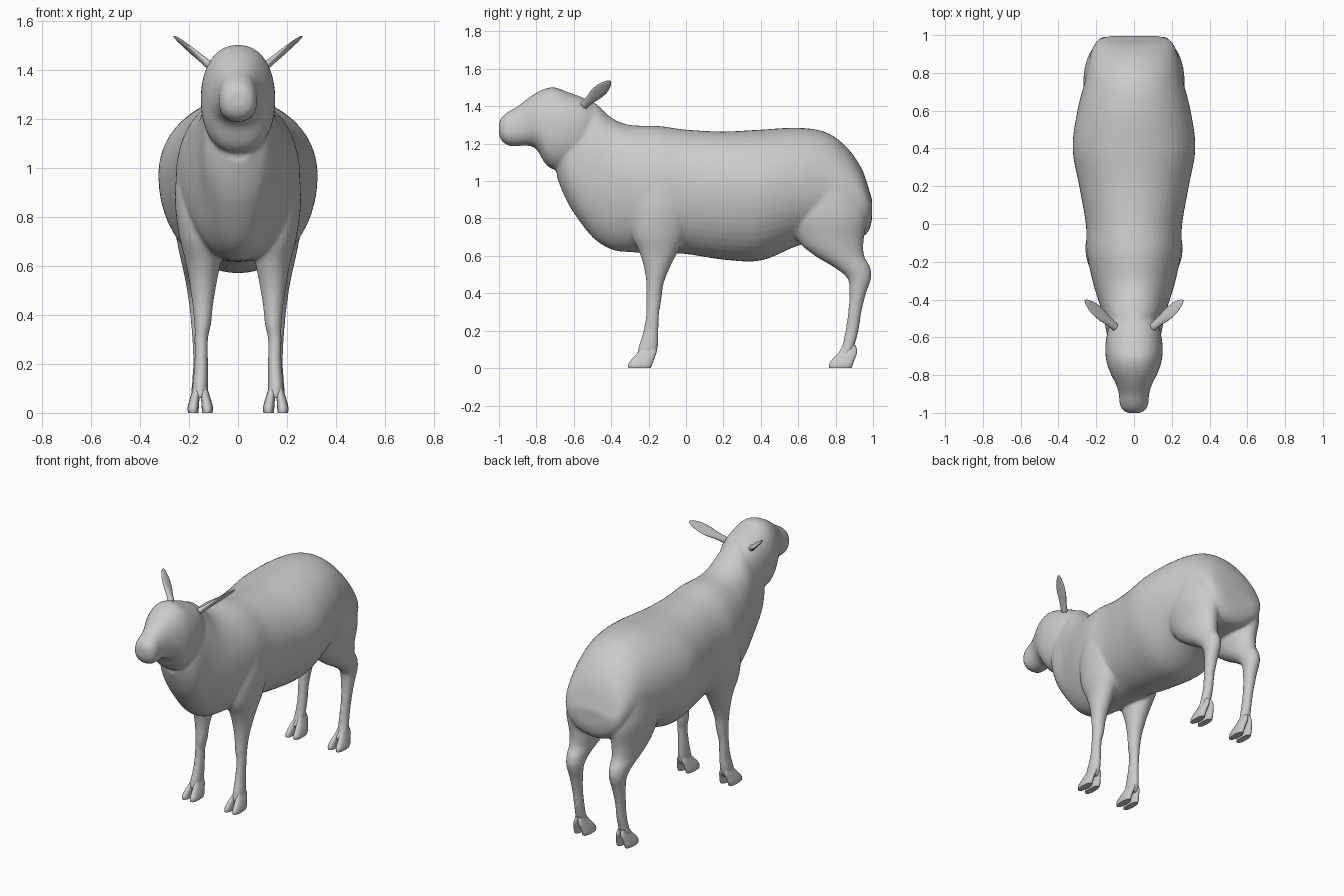
import bpy, bmesh, math
from mathutils import Matrix, Vector

cube = bpy.data.objects.get("Cube")
if cube:
    bpy.data.objects.remove(cube, do_unlink=True)

grey = bpy.data.materials.new("wool_grey")
grey.use_nodes = True
grey.diffuse_color = (0.6, 0.6, 0.6, 1)
bsdf = grey.node_tree.nodes["Principled BSDF"]
bsdf.inputs["Base Color"].default_value = grey.diffuse_color
bsdf.inputs["Roughness"].default_value = 0.8


def smooth_rows(rows, steps):
    """Catmull-Rom interpolation through station rows."""
    out = []
    for i in range(len(rows) - 1):
        quad = [rows[max(i - 1, 0)], rows[i], rows[i + 1], rows[min(i + 2, len(rows) - 1)]]
        for s in range(steps):
            t = s / steps
            out.append([b + t / 2 * (c - a + t * (2 * a - 5 * b + 4 * c - d + t * (3 * (b - c) + d - a)))
                        for a, b, c, d in zip(*quad)])
    out.append(list(rows[-1]))
    return out


def loft(bm, rows, place, power=2.0, sides=32, steps=5):
    """Skin rounded sections; row = position, u min/max, v min/widest/max."""
    rings = []
    for t, u0, u1, v0, vm, v1 in smooth_rows(rows, steps):
        ring = []
        for k in range(sides):
            a = math.tau * k / sides
            c, s = math.cos(a), math.sin(a)
            cu = math.copysign(abs(c) ** (2 / power), c)
            sv = math.copysign(abs(s) ** (2 / power), s)
            u = (u0 + u1) / 2 + (u1 - u0) / 2 * cu
            v = vm + sv * ((v1 - vm) if sv > 0 else (vm - v0))
            ring.append(bm.verts.new(place(t, u, v)))
        rings.append(ring)
    faces = [bm.faces.new((p[k], p[(k + 1) % sides], q[(k + 1) % sides], q[k]))
             for p, q in zip(rings, rings[1:]) for k in range(sides)]
    faces += [bm.faces.new(rings[0]), bm.faces.new(rings[-1])]
    bmesh.ops.recalc_face_normals(bm, faces=faces)


def finish(name, bm):
    mesh = bpy.data.meshes.new(name)
    bm.to_mesh(mesh)
    bm.free()
    mesh.materials.append(grey)
    obj = bpy.data.objects.new(name, mesh)
    bpy.context.collection.objects.link(obj)
    bpy.ops.object.select_all(action='DESELECT')
    obj.select_set(True)
    bpy.context.view_layer.objects.active = obj
    bpy.ops.object.shade_smooth_by_angle(angle=math.radians(50))
    return obj


def along_y(t, u, v):
    return (u, t, v)


def upright(side):
    return lambda t, u, v: (side * u, v, t)


# Trunk and neck: y, half width, bottom, widest height, top
TRUNK = [
    (-0.69, 0.07, 1.02, 1.12, 1.25), (-0.65, 0.115, 0.92, 1.10, 1.36),
    (-0.60, 0.14, 0.83, 1.07, 1.42), (-0.50, 0.16, 0.70, 1.04, 1.425),
    (-0.40, 0.19, 0.635, 1.00, 1.34), (-0.30, 0.22, 0.62, 0.98, 1.30),
    (-0.15, 0.25, 0.615, 0.97, 1.295), (0.0, 0.255, 0.61, 0.97, 1.275),
    (0.2, 0.29, 0.58, 0.97, 1.265), (0.4, 0.325, 0.575, 0.97, 1.275),
    (0.6, 0.30, 0.655, 0.97, 1.285), (0.75, 0.262, 0.68, 0.96, 1.26),
    (0.86, 0.24, 0.69, 0.93, 1.18), (0.94, 0.215, 0.70, 0.90, 1.065),
    (0.98, 0.18, 0.74, 0.87, 0.95), (0.995, 0.12, 0.80, 0.86, 0.90),
]
# Head from nape to nose, same columns
HEAD = [
    (-0.48, 0.10, 1.15, 1.28, 1.40), (-0.55, 0.135, 1.10, 1.28, 1.445),
    (-0.63, 0.15, 1.07, 1.28, 1.475), (-0.70, 0.15, 1.06, 1.28, 1.50),
    (-0.75, 0.14, 1.09, 1.29, 1.495), (-0.80, 0.12, 1.17, 1.30, 1.472),
    (-0.85, 0.095, 1.19, 1.30, 1.438), (-0.90, 0.08, 1.187, 1.28, 1.40),
    (-0.95, 0.076, 1.19, 1.27, 1.37), (-0.985, 0.06, 1.215, 1.275, 1.342),
    (-1.0, 0.03, 1.25, 1.28, 1.31),
]
# Legs from fetlock to hip: z, inner x, outer x, front y, back y
FRONT_LEG = [
    (0.06, 0.122, 0.186, -0.265, -0.165), (0.11, 0.122, 0.186, -0.255, -0.15),
    (0.2, 0.122, 0.178, -0.228, -0.147), (0.3, 0.122, 0.178, -0.212, -0.142),
    (0.36, 0.11, 0.178, -0.213, -0.132), (0.45, 0.10, 0.187, -0.212, -0.12),
    (0.54, 0.085, 0.2, -0.225, -0.085), (0.62, 0.07, 0.215, -0.25, -0.045),
    (0.72, 0.06, 0.24, -0.29, 0.0), (0.86, 0.06, 0.257, -0.29, 0.03),
    (1.02, 0.08, 0.25, -0.24, 0.0),
]
HIND_LEG = [
    (0.06, 0.125, 0.19, 0.80, 0.88), (0.11, 0.125, 0.19, 0.832, 0.898),
    (0.2, 0.125, 0.183, 0.852, 0.923), (0.3, 0.125, 0.187, 0.867, 0.938),
    (0.4, 0.115, 0.195, 0.874, 0.963), (0.48, 0.105, 0.205, 0.862, 0.99),
    (0.54, 0.095, 0.215, 0.79, 0.985), (0.60, 0.08, 0.228, 0.69, 0.953),
    (0.68, 0.06, 0.245, 0.60, 0.95), (0.82, 0.05, 0.268, 0.54, 0.965),
    (0.98, 0.07, 0.255, 0.58, 0.92),
]

# Body: overlapping lofts fused into one skin
bm = bmesh.new()
for rows, power in ((TRUNK, 2.05), (HEAD, 2.25)):
    loft(bm, [(y, -w, w, lo, mid, hi) for y, w, lo, mid, hi in rows], along_y, power, 48)
for rows in (FRONT_LEG, HIND_LEG):
    for side in (1, -1):
        loft(bm, [(z, a, b, c, (c + d) / 2, d) for z, a, b, c, d in rows], upright(side))
body = finish("body", bm)
fuse = body.modifiers.new("fuse", 'REMESH')
fuse.mode = 'VOXEL'
fuse.voxel_size = 0.01
fuse.use_smooth_shade = True
relax = body.modifiers.new("relax", 'SMOOTH')
relax.factor = 0.5
relax.iterations = 6

# Cloven hooves: two toes each; z, near-split x, far x, front y, back y
TOE = [
    (0.0, 0.007, 0.05, -0.308, -0.188), (0.02, 0.006, 0.052, -0.308, -0.18),
    (0.05, 0.004, 0.045, -0.288, -0.17), (0.085, 0.0, 0.034, -0.256, -0.158),
    (0.12, -0.004, 0.024, -0.235, -0.165),
]
for pair, shift in (("front", 0), ("hind", 1.073)):
    for label, side in (("left", 1), ("right", -1)):
        bm = bmesh.new()
        for half in (1, -1):
            rows = [(z, 0.154 + half * a, 0.154 + half * b, c + shift, (c + d) / 2 + shift, d + shift)
                    for z, a, b, c, d in TOE]
            loft(bm, rows, upright(side), 2.4, 20)
        finish(f"{pair}_{label}_hoof", bm)

# Ears: flattened leaves swept out, up and back; length, half width, half thickness
EAR = [(0, 0.022, 0.018), (0.06, 0.026, 0.014), (0.12, 0.036, 0.011),
       (0.18, 0.034, 0.008), (0.23, 0.018, 0.006), (0.25, 0.004, 0.003)]
axis = Vector((0.16, 0.14, 0.13)).normalized()
wide = Vector((-0.3, 0.85, -0.55))
wide = (wide - axis * wide.dot(axis)).normalized()
thin = axis.cross(wide)
base = Vector((0.10, -0.545, 1.405))
for label, side in (("left", 1), ("right", -1)):
    mirror = Matrix.Diagonal((side, 1, 1))
    bm = bmesh.new()
    loft(bm, [(t, -w, w, -h, 0, h) for t, w, h in EAR],
         lambda t, u, v: mirror @ (base + axis * t + wide * u + thin * v), sides=24)
    finish(f"{label}_ear", bm)

    # Eye
    bm = bmesh.new()
    spot = Matrix.Translation((side * 0.11, -0.75, 1.405)) @ Matrix.Diagonal((0.7, 1.3, 0.8, 1))
    bmesh.ops.create_uvsphere(bm, u_segments=16, v_segments=10, radius=0.014, matrix=spot)
    finish(f"{label}_eye", bm)
